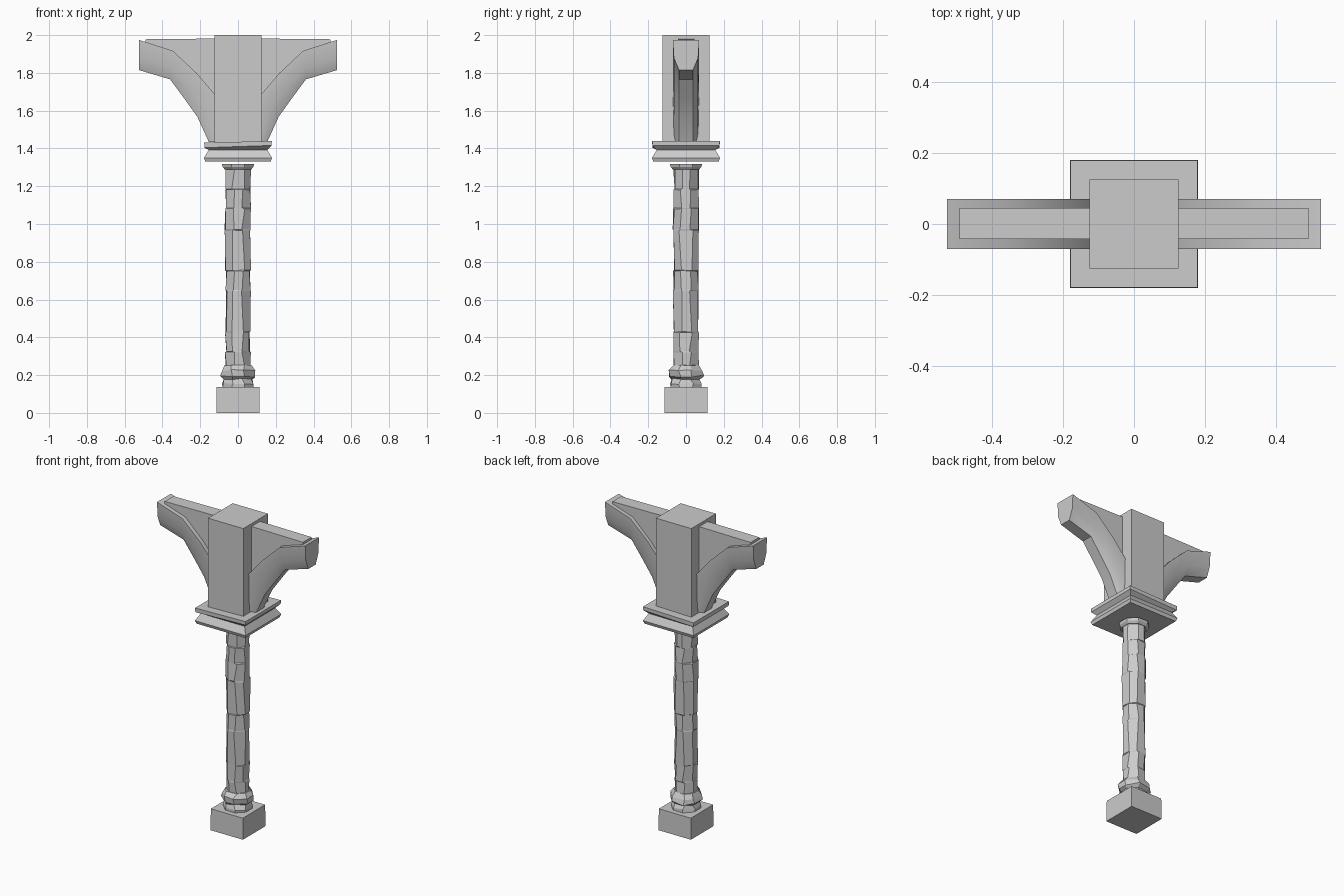
import bpy, bmesh, math, random

if "Cube" in bpy.data.objects:
    bpy.data.objects.remove(bpy.data.objects["Cube"])

random.seed(4)


def loft(name, rings, smooth=None):
    """Skin a list of equal-length point rings and cap both ends."""
    bm = bmesh.new()
    vr = [[bm.verts.new(p) for p in r] for r in rings]
    n = len(rings[0])
    for a, b in zip(vr, vr[1:]):
        for i in range(n):
            j = (i + 1) % n
            bm.faces.new((a[i], a[j], b[j], b[i]))
    bm.faces.new(vr[0][::-1])
    bm.faces.new(vr[-1])
    bmesh.ops.recalc_face_normals(bm, faces=bm.faces)
    me = bpy.data.meshes.new(name)
    bm.to_mesh(me)
    bm.free()
    ob = bpy.data.objects.new(name, me)
    bpy.context.collection.objects.link(ob)
    if smooth:
        bpy.ops.object.select_all(action='DESELECT')
        bpy.context.view_layer.objects.active = ob
        ob.select_set(True)
        bpy.ops.object.shade_smooth_by_angle(angle=math.radians(smooth))
    return ob


def square(h, z, tilt=0):
    return [(x * h, y * h, z + x * tilt) for x, y in ((-1, -1), (1, -1), (1, 1), (-1, 1))]


def rough_ring(r, z, n=8, jr=0.0, ja=0.0, jz=0.0):
    ring = []
    for i in range(n):
        a = math.tau * (i + 0.5) / n + random.uniform(-ja, ja)
        q = r + random.uniform(-jr, jr)
        ring.append((q * math.cos(a), q * math.sin(a), z + random.uniform(-jz, jz)))
    return ring


def mirror_x(ob):
    ob.modifiers.new("mirror", 'MIRROR').use_axis = (True, False, False)


# Plinth
loft("plinth", [square(0.115, 0), square(0.113, 0.137)])

# Chipped bulb at the foot of the shaft
bulb = [(0.088, 0.135, 0), (0.088, 0.155, 0.004), (0.078, 0.18, 0.006),
        (0.096, 0.195, 0.006), (0.096, 0.225, 0.004), (0.075, 0.252, 0.002)]
loft("foot_bulb", [rough_ring(r, z, 8, j, 0.12 if j else 0, j) for r, z, j in bulb])

# Weathered shaft: stacked octagonal drums with small ledges
levels = [0.245, 0.325, 0.43, 0.65, 0.755, 0.97, 1.085, 1.185, 1.30]
rings = []
for lo, hi in zip(levels, levels[1:]):
    r = random.uniform(0.067, 0.072)
    rings.append(rough_ring(r, lo, 8, 0.003, 0.14, 0.002))
    rings.append(rough_ring(r, hi - 0.004, 8, 0.003, 0.14, 0.002))
loft("shaft", rings)

# Collar under the capital
loft("collar", [rough_ring(0.075, 1.288), rough_ring(0.088, 1.302), rough_ring(0.092, 1.318)])

# Square capital with a pinched waist
loft("capital", [square(0.173, 1.33), square(0.18, 1.35), square(0.155, 1.393),
                 square(0.178, 1.41, 0.006), square(0.179, 1.435, 0.004)])

# Upper post
loft("upper_post", [square(0.125, 1.43), square(0.125, 2.0)])

# Curved brackets: (lower x, lower z, upper x, upper z) along the sweep
stations = [(0.155, 1.435, 0.04, 1.435), (0.215, 1.567, 0.10, 1.66),
            (0.285, 1.665, 0.22, 1.80), (0.36, 1.766, 0.345, 1.917),
            (0.525, 1.815, 0.525, 1.975)]
sections = []
for lx, lz, ux, uz in stations:
    def at(t, y):
        return (lx + (ux - lx) * t, y, lz + (uz - lz) * t)
    sections.append([at(0, -0.037), at(0, 0.037), at(0.4, 0.064),
                     at(1, 0.07), at(1, -0.07), at(0.4, -0.064)])
mirror_x(loft("brackets", sections, smooth=30))

# Thin web filling the spandrel above each bracket
outline = [(0.10, 1.60), (0.22, 1.76), (0.36, 1.88), (0.49, 1.95), (0.49, 1.978), (0.10, 1.982)]
mirror_x(loft("spandrel_webs", [[(x, y, z) for x, z in outline] for y in (-0.042, 0.045)]))
